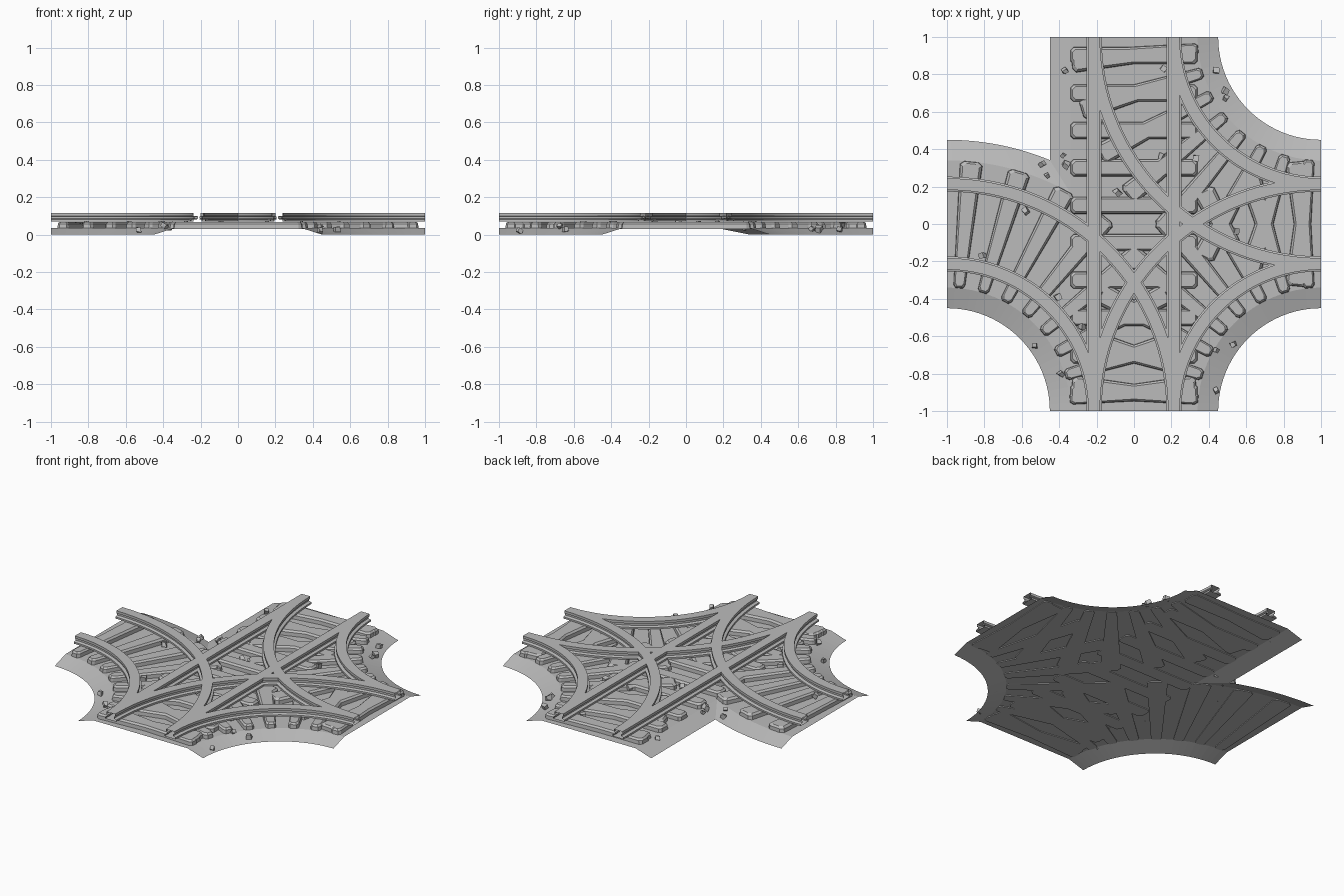
import bpy, bmesh, math, random
from mathutils import Vector, Matrix

if "Cube" in bpy.data.objects:
    bpy.data.objects.remove(bpy.data.objects["Cube"], do_unlink=True)

GAUGE, EDGE, CREST, CREST_Z = 0.213, 0.45, 0.34, 0.035
STRAIGHT = None
CURVES = [(1, 1), (1, -1), (-1, -1)]      # corner each curved track turns around

grey = bpy.data.materials.new("stone_grey")
grey.use_nodes = True
grey.diffuse_color = (0.5, 0.5, 0.5, 1)
grey.node_tree.nodes["Principled BSDF"].inputs["Base Color"].default_value = (0.5, 0.5, 0.5, 1)


def finish(bm, name, smooth=False):
    mesh = bpy.data.meshes.new(name)
    bm.to_mesh(mesh)
    bm.free()
    mesh.materials.append(grey)
    obj = bpy.data.objects.new(name, mesh)
    bpy.context.collection.objects.link(obj)
    if smooth:
        bpy.ops.object.select_all(action='DESELECT')
        obj.select_set(True)
        bpy.context.view_layer.objects.active = obj
        bpy.ops.object.shade_smooth_by_angle(angle=math.radians(25))
    return obj


def on_track(track, t, offset, z):
    """Point at fraction t along a track, offset sideways from its middle."""
    if track is STRAIGHT:
        return Vector((offset, 2 * t - 1, z))
    a, r = t * math.pi / 2, 1 + offset
    return Vector((track[0] * (1 - r * math.cos(a)), track[1] * (1 - r * math.sin(a)), z))


def side_offset(track, p):
    if track is STRAIGHT:
        return p.x
    return math.hypot(p.x - track[0], p.y - track[1]) - 1


TRACKS = [STRAIGHT] + CURVES


# Ballast: an open sheet with a flat crest and sloping shoulders
def outline(h):
    pts = [Vector((-h, 1, 0))]
    n = 24
    for k, corner in enumerate(CURVES):
        arc = [on_track(corner, i / n, -h, 0) for i in range(n + 1)]
        pts += arc[::-1] if k != 1 else arc
    # order every arc so the outline runs clockwise
    pts = pts[:1]
    for corner in CURVES:
        arc = [on_track(corner, i / n, -h, 0) for i in range(n + 1)]
        if (arc[0] - pts[-1]).length > (arc[-1] - pts[-1]).length:
            arc.reverse()
        pts += arc
    end = math.asin((1 - h) / (1 + h))
    for i in range(n + 1):
        a = end * i / n
        pts.append(Vector((-1 + (1 + h) * math.sin(a), -1 + (1 + h) * math.cos(a), 0)))
    return pts


bm = bmesh.new()
low = [bm.verts.new(p) for p in outline(EDGE)]
high = [bm.verts.new(p + Vector((0, 0, CREST_Z))) for p in outline(CREST)]
for i in range(len(low)):
    j = (i + 1) % len(low)
    quad = (low[i], low[j], high[j], high[i])
    at_end = any(all(abs(v.co[ax] - s) < 1e-4 for v in quad) for ax in (0, 1) for s in (-1, 1))
    if not at_end:
        bm.faces.new(quad)
bm.faces.new(high)
bmesh.ops.recalc_face_normals(bm, faces=bm.faces)
if max(bm.faces, key=lambda f: f.calc_area()).normal.z < 0:
    bmesh.ops.reverse_faces(bm, faces=bm.faces)
finish(bm, "ballast_bed")


# Sleepers: chamfered blocks bent to follow each track
def sleeper(bm, track, t, length):
    rings = []
    for inset, z in ((0, 0.03), (0.002, 0.058), (0.012, 0.069)):
        w, l, c = 0.046 - inset, CREST - inset, 0.016
        plan = [(w, l - c), (w - c, l), (c - w, l), (-w, l - c),
                (-w, c - l), (c - w, -l), (w - c, -l), (w, c - l)]
        rings.append([bm.verts.new(on_track(track, t + s / length, o, z)) for s, o in plan])
    for a, b in zip(rings, rings[1:]):
        for i in range(8):
            j = (i + 1) % 8
            bm.faces.new((a[i], a[j], b[j], b[i]))
    bm.faces.new(rings[0][::-1])
    bm.faces.new(rings[-1])


for k, track in enumerate(TRACKS):
    bm = bmesh.new()
    count, length = (10, 2) if track is STRAIGHT else (8, math.pi / 2)
    for i in range(count):
        sleeper(bm, track, (i + 0.5) / count, length)
    bmesh.ops.recalc_face_normals(bm, faces=bm.faces)
    finish(bm, f"sleepers_{k + 1}")

# Rails: hollow flanged section, open at the ends and where rails meet
HALF = [(0.04, 0.07), (0.04, 0.081), (0.022, 0.086), (0.022, 0.097),
        (0.031, 0.101), (0.031, 0.117)]
SECTION = HALF + [(-x, z) for x, z in reversed(HALF)]
RAILS = [(t, s * GAUGE) for t in TRACKS for s in (-1, 1)]
STEPS = 72
for k, rail in enumerate(RAILS):
    track, middle = rail
    others = [r for r in RAILS if r != rail]
    bm = bmesh.new()
    rows = [[bm.verts.new(on_track(track, i / STEPS, middle + x, z)) for x, z in SECTION]
            for i in range(STEPS + 1)]
    for a, b in zip(rows, rows[1:]):
        for i in range(len(SECTION)):
            j = (i + 1) % len(SECTION)
            quad = (a[i], a[j], b[j], b[i])
            reach = min(abs(SECTION[i][0]), abs(SECTION[j][0])) - 0.001
            is_wall = SECTION[i][1] != SECTION[j][1]
            hidden = is_wall and any(
                all(abs(side_offset(t, v.co) - m) < reach for v in quad) for t, m in others)
            if not hidden:
                bm.faces.new(quad)
    bmesh.ops.recalc_face_normals(bm, faces=bm.faces)
    top = max(bm.faces, key=lambda f: f.calc_center_median().z)
    if top.normal.z < 0:
        bmesh.ops.reverse_faces(bm, faces=bm.faces)
    finish(bm, f"rail_{k + 1}", smooth=True)

# Loose stones scattered on the bed
random.seed(4)
SPOTS = [(-.37, .82), (.44, .82), (.49, .71), (.49, .675), (.16, .83), (-.38, .365),
         (-.365, .315), (-.49, .32), (-.465, .26), (.33, .35), (.15, .36), (-.09, .17),
         (-.58, .07), (-.14, -.02), (.545, -.04), (-.81, -.17), (-.405, -.39),
         (-.28, -.55), (-.53, -.65), (-.39, -.8), (.53, -.645), (.44, -.675), (.44, -.89)]
bm = bmesh.new()
for x, y in SPOTS:
    d = min(abs(side_offset(t, Vector((x, y, 0)))) for t in TRACKS)
    z = CREST_Z * min(1, max(0, (EDGE - d) / (EDGE - CREST)))
    size = random.uniform(0.014, 0.02)
    turn = Matrix.Rotation(random.uniform(0, 6), 4, 'Z') @ Matrix.Rotation(random.uniform(0, 1), 4, 'X')
    stone = bmesh.ops.create_cube(bm, size=size * 1.5, matrix=Matrix.Translation((x, y, z + size)) @ turn)
    for v in stone["verts"]:
        v.co += Vector([random.uniform(-0.25, 0.25) * size for _ in range(3)])
        v.co.z = max(v.co.z, 0.001)
finish(bm, "loose_stones")
